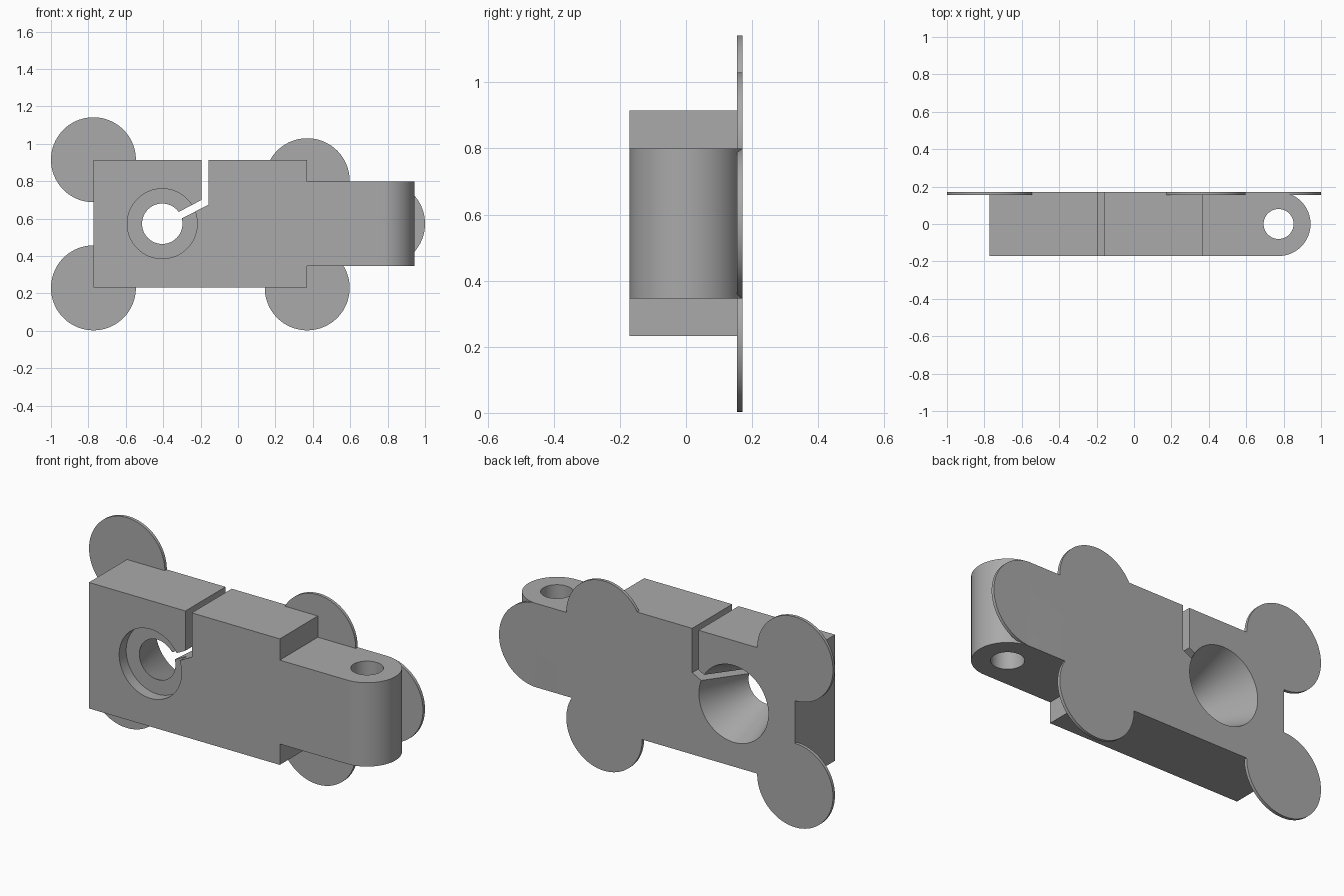
import bpy, bmesh, math
from mathutils import Matrix, Vector

cube = bpy.data.objects.get("Cube")
if cube:
    bpy.data.objects.remove(cube, do_unlink=True)

grey = bpy.data.materials.new("machined grey")
grey.use_nodes = True
COLOUR = (0.4, 0.4, 0.4, 1)
grey.diffuse_color = COLOUR
grey.node_tree.nodes["Principled BSDF"].inputs["Base Color"].default_value = COLOUR

HALF = 0.171          # half the block depth
DISC = 0.227          # pad radius
MID = 0.573           # height of the centre line
BORE_X, PIN_X = -0.405, 0.773


def finish(name, bm):
    bmesh.ops.recalc_face_normals(bm, faces=bm.faces)
    mesh = bpy.data.meshes.new(name)
    bm.to_mesh(mesh)
    bm.free()
    mesh.materials.append(grey)
    obj = bpy.data.objects.new(name, mesh)
    bpy.context.collection.objects.link(obj)
    return obj


def prism(name, outline, offset):
    """Extrude a closed outline of 3D points along an offset."""
    bm = bmesh.new()
    face = bm.faces.new([bm.verts.new(p) for p in outline])
    new = bmesh.ops.extrude_face_region(bm, geom=[face])["geom"]
    bmesh.ops.translate(bm, vec=offset,
                        verts=[v for v in new if isinstance(v, bmesh.types.BMVert)])
    return finish(name, bm)


def front_prism(name, points, y0, y1):
    return prism(name, [(x, y0, z) for x, z in points], (0, y1 - y0, 0))


def box(name, x0, x1, z0, z1):
    return front_prism(name, [(x0, z0), (x1, z0), (x1, z1), (x0, z1)], -HALF, HALF)


def bore(name, x, z, y0, y1, r0, r1):
    """Round or tapered plug along y, radius r0 at y0 and r1 at y1."""
    bm = bmesh.new()
    turn = Matrix.Translation((x, (y0 + y1) / 2, z)) @ Matrix.Rotation(-math.pi / 2, 4, 'X')
    bmesh.ops.create_cone(bm, cap_ends=True, segments=96, radius1=r0, radius2=r1,
                          depth=y1 - y0, matrix=turn)
    return finish(name, bm)


def combine(target, tool, operation):
    mod = target.modifiers.new(operation, 'BOOLEAN')
    mod.operation, mod.solver, mod.object = operation, 'EXACT', tool
    bpy.context.view_layer.objects.active = target
    bpy.ops.object.modifier_apply(modifier=mod.name)
    bpy.data.objects.remove(tool, do_unlink=True)


# Main block
body = box("clamp_block", -0.773, 0.37, 0.233, 0.915)

# Tongue with a rounded end, seen from above
arc = [math.radians(-90 + 180 * i / 48) for i in range(49)]
outline = [(0.2, -HALF, 0.346)]
outline += [(PIN_X + HALF * math.cos(a), HALF * math.sin(a), 0.346) for a in arc]
outline += [(0.2, HALF, 0.346)]
combine(body, prism("tongue", outline, (0, 0, 0.454)), 'UNION')

# Thin round pads on the back face
for x, z in [(-0.773, 0.915), (-0.773, 0.23), (0.37, 0.803), (0.37, 0.23), (PIN_X, MID)]:
    combine(body, bore("pad", x, z, HALF - 0.017, HALF, DISC, DISC), 'UNION')

# Upright pin hole through the tongue
ring = [2 * math.pi * i / 64 for i in range(64)]
pin = [(PIN_X + 0.08 * math.cos(a), 0.08 * math.sin(a), 0) for a in ring]
combine(body, prism("pin_hole", pin, (0, 0, 1.2)), 'DIFFERENCE')

# Tapered bore, wide at the back, with a shallow front counterbore
floor = -HALF + 0.06
slope = (0.208 - 0.108) / (HALF - floor)
extra = 0.05
combine(body, bore("taper", BORE_X, MID, floor - extra, HALF + extra,
                   0.108 - slope * extra, 0.208 + slope * extra), 'DIFFERENCE')
combine(body, bore("counterbore", BORE_X, MID, -HALF - extra, floor, 0.187, 0.187), 'DIFFERENCE')

# Bent clamping slot from the top edge into the bore
slot = [(-0.195, 1.0), (-0.195, 0.70), (-0.38, 0.603),
        (-0.36, 0.571), (-0.157, 0.675), (-0.157, 1.0)]
combine(body, front_prism("slot", slot, -0.3, 0.3), 'DIFFERENCE')

# Smooth round walls, sharp corners
bpy.ops.object.select_all(action='DESELECT')
body.select_set(True)
bpy.context.view_layer.objects.active = body
bpy.ops.object.shade_smooth_by_angle(angle=math.radians(30))
